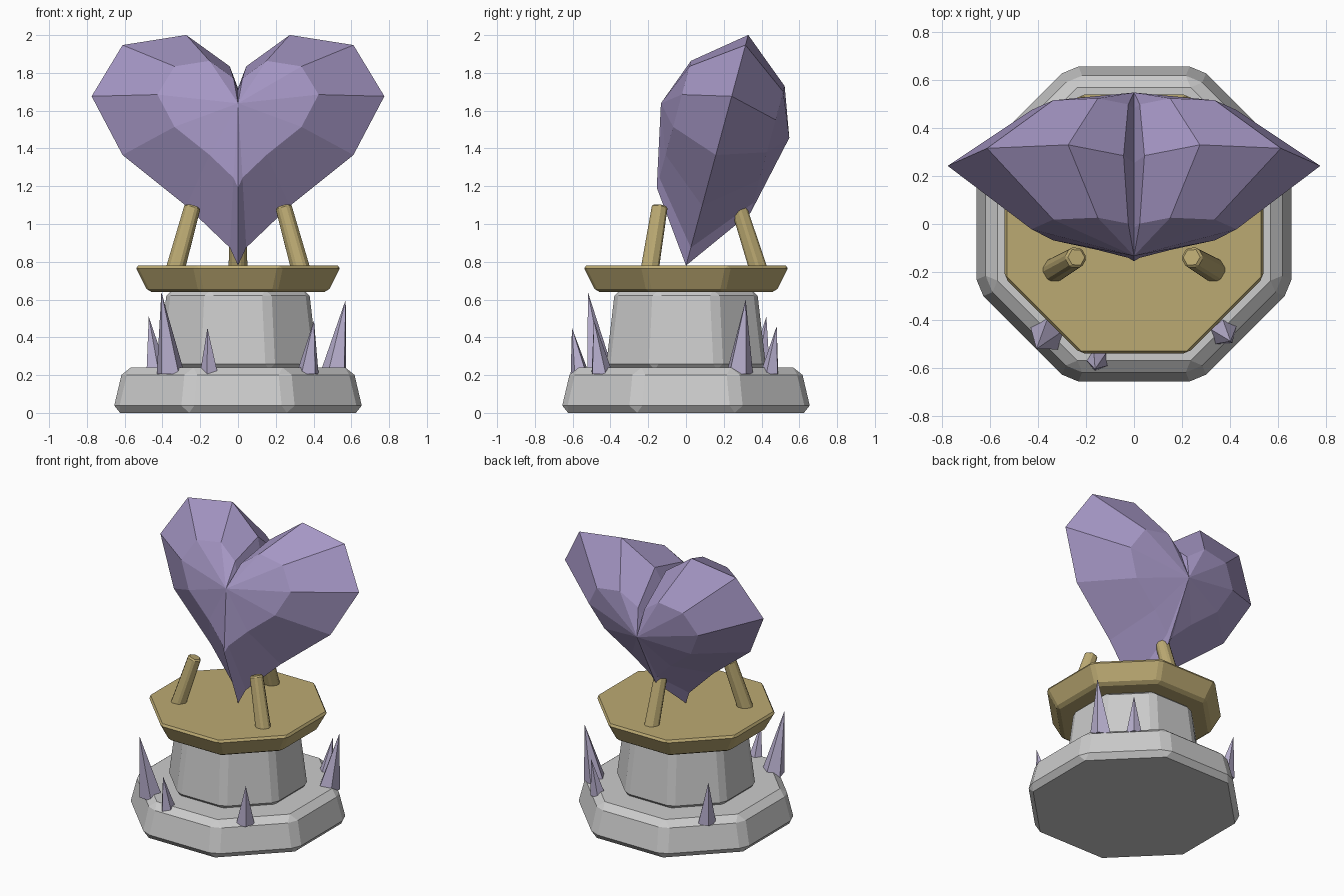
import bpy, bmesh
from math import sin, cos, pi, radians
from mathutils import Vector

if "Cube" in bpy.data.objects:
    bpy.data.objects.remove(bpy.data.objects["Cube"])


def material(name, rgb):
    m = bpy.data.materials.new(name)
    m.diffuse_color = (*rgb, 1)
    m.use_nodes = True
    m.node_tree.nodes["Principled BSDF"].inputs["Base Color"].default_value = m.diffuse_color
    return m


GOLD = material("gold", (0.50, 0.40, 0.17))
PURPLE = material("purple_crystal", (0.38, 0.31, 0.56))
LILAC = material("lilac_crystal", (0.48, 0.43, 0.62))


def make_object(name, bm, mat=None, bevel=0):
    bmesh.ops.recalc_face_normals(bm, faces=bm.faces)
    mesh = bpy.data.meshes.new(name)
    bm.to_mesh(mesh)
    bm.free()
    ob = bpy.data.objects.new(name, mesh)
    bpy.context.collection.objects.link(ob)
    if mat:
        mesh.materials.append(mat)
    if bevel:
        mod = ob.modifiers.new("bevel", 'BEVEL')
        mod.width, mod.segments, mod.limit_method = bevel, 1, 'ANGLE'
    return ob


def taper(name, start, end, r1, r2, sides, mat=None, bevel=0, turn=0, shear=False):
    """Tapered prism from start to end; shear keeps the end rings level."""
    a, b = Vector(start), Vector(end)
    axis = b - a
    rot = axis.to_track_quat('Z', 'Y')
    bm = bmesh.new()
    rings = []
    for centre, r in ((a, r1), (b, r2)):
        ring = []
        for i in range(sides if r else 1):
            t = turn + 2 * pi * i / sides
            off = Vector((r * cos(t), r * sin(t), 0))
            ring.append(bm.verts.new(centre + (off if shear else rot @ off)))
        rings.append(ring)
    low, high = rings
    bm.faces.new(low)
    for i in range(sides):
        j = (i + 1) % sides
        if r2:
            bm.faces.new((low[i], low[j], high[j], high[i]))
        else:
            bm.faces.new((low[i], low[j], high[0]))
    if r2:
        bm.faces.new(high)
    return make_object(name, bm, mat, bevel)


# Octagonal pedestal: name, bottom z, top z, bottom radius, top radius
for name, z1, z2, r1, r2, mat, bev in (
        ("base", 0, 0.24, 0.719, 0.658, None, 0.04),
        ("neck", 0.23, 0.65, 0.46, 0.407, None, 0.03),
        ("plate", 0.64, 0.78, 0.515, 0.592, GOLD, 0.018)):
    taper(name, (0, 0, z1), (0, 0, z2), r1, r2, 8, mat, bev, pi / 8)

# Three prongs leaning in to hold the heart
for i, deg in enumerate((90, 210, 330)):
    c, s = cos(radians(deg)), sin(radians(deg))
    taper(f"prong_{i + 1}", (0.385 * c, 0.385 * s, 0.755), (0.277 * c, 0.277 * s, 1.095),
          0.055, 0.048, 6, GOLD, 0.01)

# Crystal spikes round the base: angle, radius, tip height
for i, (deg, r, top) in enumerate((
        (232, 0.078, 0.64), (255, 0.052, 0.45), (309.5, 0.062, 0.49),
        (138, 0.062, 0.51), (29, 0.075, 0.60), (50, 0.052, 0.46))):
    a = radians(deg)
    d = 0.58 + 0.18 * (top - 0.2)
    taper(f"spike_{i + 1}", (0.58 * cos(a), 0.58 * sin(a), 0.205), (d * cos(a), d * sin(a), top),
          r, 0, 5, LILAC, turn=a, shear=True)

# Faceted heart: heart-curve rim, inner ring and apex on each face, leaning back
TILT = radians(15.1)
APEX_U = 0.795


def heart_point(x, u, n):
    return (x, u * sin(TILT) + n * cos(TILT), 0.78 + u * cos(TILT) - n * sin(TILT))


outline = []
for k in range(16):
    t = 2 * pi * k / 16
    h = 13 * cos(t) - 5 * cos(2 * t) - 2 * cos(3 * t) - cos(4 * t)
    outline.append((0.775 * sin(t) ** 3, 0.0442 * (h + 17)))
bm = bmesh.new()
rim = [bm.verts.new(heart_point(x, u, 0)) for x, u in outline]
for side in (-1, 1):
    ring = [bm.verts.new(heart_point(0.55 * x, APEX_U + 0.55 * (u - APEX_U), side * 0.257))
            for x, u in outline]
    apex = bm.verts.new(heart_point(0, APEX_U, side * 0.352))
    for i in range(16):
        j = (i + 1) % 16
        bm.faces.new((rim[i], rim[j], ring[j], ring[i]))
        bm.faces.new((ring[i], ring[j], apex))
make_object("heart", bm, PURPLE)
